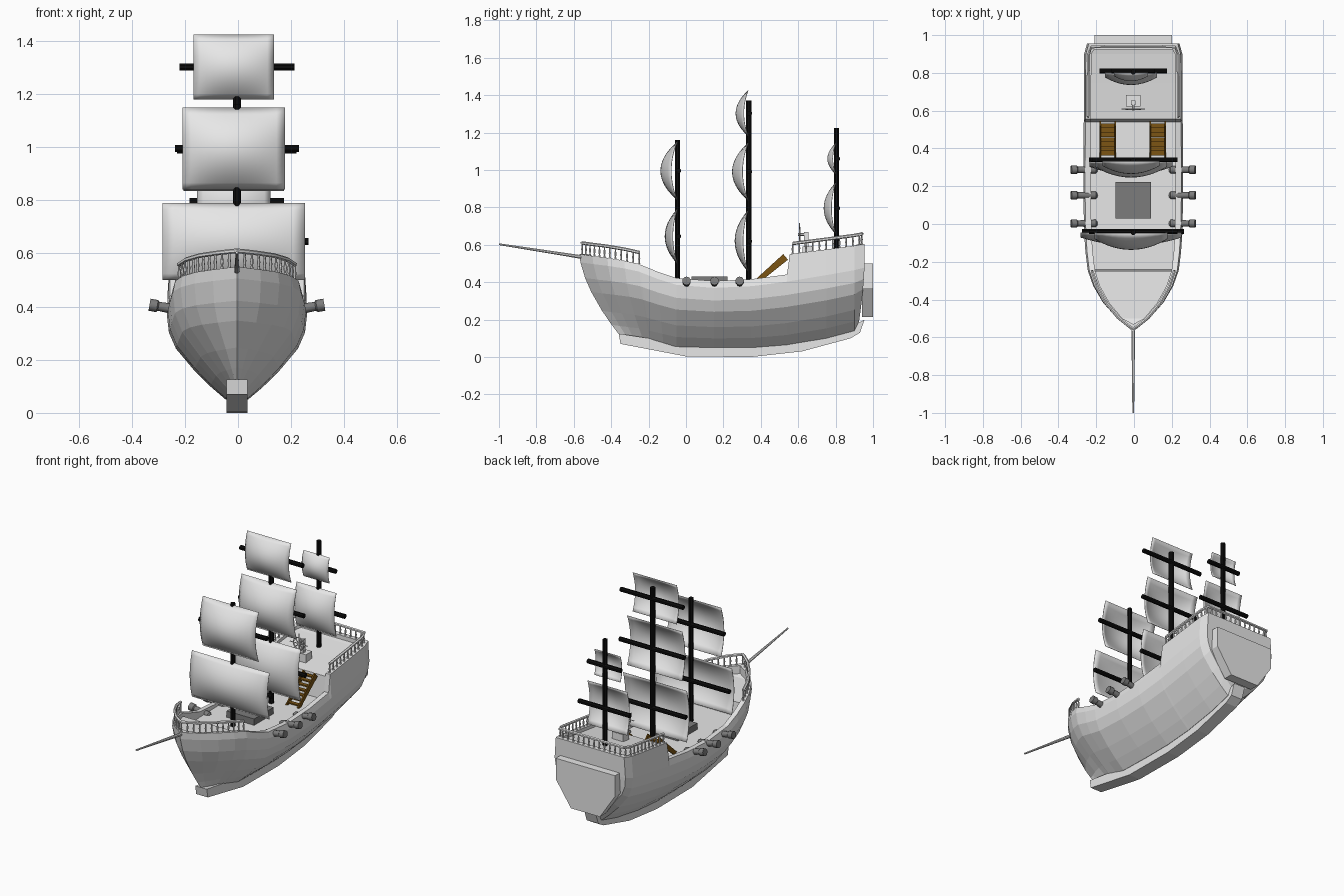
import bpy, bmesh, math
from mathutils import Vector

if "Cube" in bpy.data.objects:
    bpy.data.objects.remove(bpy.data.objects["Cube"], do_unlink=True)

CX = -0.004  # centreline of the ship


def material(name, r, g, b):
    m = bpy.data.materials.new(name)
    m.use_nodes = True
    m.diffuse_color = (r, g, b, 1)
    m.node_tree.nodes["Principled BSDF"].inputs["Base Color"].default_value = (r, g, b, 1)
    return m


PALE = material("pale grey", 0.8, 0.8, 0.8)
DARK = material("dark grey", 0.2, 0.2, 0.2)
BLACK = material("black", 0.004, 0.004, 0.004)
BROWN = material("brown", 0.2, 0.09, 0.007)


def finish(name, bm, mat, smooth=None):
    bmesh.ops.remove_doubles(bm, verts=bm.verts, dist=0.0002)
    bmesh.ops.recalc_face_normals(bm, faces=bm.faces)
    mesh = bpy.data.meshes.new(name)
    bm.to_mesh(mesh)
    bm.free()
    mesh.materials.append(mat)
    ob = bpy.data.objects.new(name, mesh)
    ob.location.x = CX
    bpy.context.scene.collection.objects.link(ob)
    if smooth:
        bpy.ops.object.select_all(action='DESELECT')
        ob.select_set(True)
        bpy.context.view_layer.objects.active = ob
        bpy.ops.object.shade_smooth_by_angle(angle=math.radians(smooth))
    return ob


def grid_faces(bm, rows, closed=False):
    for a, b in zip(rows, rows[1:]):
        n = len(a)
        for i in range(n if closed else n - 1):
            j = (i + 1) % n
            bm.faces.new((a[i], a[j], b[j], b[i]))


def tubes(name, paths, mat, sides=8, smooth=40):
    """Round bars along paths; each path is (points, radii)."""
    bm = bmesh.new()
    for pts, radii in paths:
        pts = [Vector(p) for p in pts]
        rings = []
        for i, p in enumerate(pts):
            t = (pts[min(i + 1, len(pts) - 1)] - pts[max(i - 1, 0)]).normalized()
            ref = Vector((1, 0, 0)) if abs(t.z) > 0.8 else Vector((0, 0, 1))
            u = t.cross(ref).normalized()
            v = t.cross(u)
            r = radii[i] if isinstance(radii, (list, tuple)) else radii
            angles = [math.tau * (k + 0.5) / sides for k in range(sides)]
            rings.append([bm.verts.new(p + r * (u * math.cos(a) + v * math.sin(a))) for a in angles])
        grid_faces(bm, rings, closed=True)
        bm.faces.new(rings[0])
        bm.faces.new(rings[-1])
    return finish(name, bm, mat, smooth)


def prism(bm, outline, axis_point, offset):
    """Extrude an outline mapped to 3D by axis_point along offset."""
    f = bm.faces.new([bm.verts.new(axis_point(*p)) for p in outline])
    new = bmesh.ops.extrude_face_region(bm, geom=[f])["geom"]
    bmesh.ops.translate(bm, vec=offset, verts=[v for v in new if isinstance(v, bmesh.types.BMVert)])


def box(bm, x0, x1, y0, y1, z0, z1):
    prism(bm, [(x0, y0), (x1, y0), (x1, y1), (x0, y1)], lambda x, y: (x, y, z0), (0, 0, z1 - z0))


# Hull stations: y, half width, bottom, band top, rim, deck, stem rake
STATIONS = [
    (-.57, 0, .11, .55, .55, .50, .22), (-.50, .09, .105, .54, .54, .49, .185),
    (-.42, .16, .10, .53, .53, .485, .14), (-.33, .212, .095, .515, .515, .48, .10),
    (-.25, .24, .085, .497, .497, .475, .06), (-.24, .242, .083, .492, .492, .39, .055),
    (-.15, .253, .07, .455, .455, .39, .03), (-.05, .26, .055, .422, .422, .39, 0),
    (.15, .264, .05, .405, .406, .39, 0), (.35, .264, .05, .415, .416, .39, 0),
    (.54, .262, .065, .44, .441, .39, 0), (.555, .262, .068, .443, .55, .53, 0),
    (.75, .262, .10, .475, .575, .555, 0), (.90, .26, .14, .50, .595, .575, 0),
    (.955, .245, .19, .51, .605, .58, -.03), (.955, 0, .19, .51, .605, .58, -.03)]
PROFILE = [(0, 0), (.16, 0), (.38, .14), (.61, .31), (.87, .54), (.97, .71), (1, .9)]

bm = bmesh.new()
rows = []
for y, hw, zb, zs, zt, zd, rake in STATIONS:
    k = 1 + max(rake, 0) * 3
    pts = [(hw * w ** k, y + rake * (1 - t) ** 1.6, zb + (zs - zb) * t) for w, t in PROFILE]
    xi = max(hw * .965 - .03, 0)
    yi = y + .04 if y < -.55 else y - .03 if y > .95 else y
    pts += [(hw * .965, y, zt), (xi, yi, zt), (xi, yi, zd), (0, yi, zd)]
    rows.append([bm.verts.new(p) for p in pts])
grid_faces(bm, rows)
bmesh.ops.dissolve_degenerate(bm, dist=0.0002, edges=bm.edges)
hull = finish("hull", bm, PALE)
mirror = hull.modifiers.new("mirror", 'MIRROR')
mirror.merge_threshold = 0.0005

# Keel and stern panel
bm = bmesh.new()
prism(bm, [(-.35, .07), (0, .003), (.35, 0), (.62, .03), (.88, .10), (.93, .13), (.955, .20),
           (.88, .16), (.6, .09), (.3, .06), (0, .06), (-.2, .10), (-.36, .125)],
      lambda y, z: (-.04, y, z), (.08, 0, 0))
finish("keel", bm, PALE)
bm = bmesh.new()
prism(bm, [(-.205, .50), (.205, .50), (.205, .37), (.10, .215), (-.10, .215), (-.205, .37)],
      lambda x, z: (x, .94, z), (0, .06, 0))
finish("stern_panel", bm, PALE)


# Railings following the rim
def rim(y):
    for a, b in zip(STATIONS, STATIONS[1:]):
        if a[0] <= y <= b[0]:
            f = (y - a[0]) / (b[0] - a[0])
            return Vector((max((a[1] + (b[1] - a[1]) * f) * .965 - .014, 0), y, a[4] + (b[4] - a[4]) * f))


def resample(path, step):
    total = sum((b - a).length for a, b in zip(path, path[1:]))
    gap, need, out = total / round(total / step), 0, []
    for a, b in zip(path, path[1:]):
        d = (b - a).length
        while need <= d + 1e-6:
            out.append(a.lerp(b, need / d))
            need += gap
        need -= d
    return out


def railing(name, half, height):
    path = half + [Vector((-p.x, p.y, p.z)) for p in reversed(half) if p.x > 0.001]
    up = Vector((0, 0, height))
    bars = [([p + up for p in path], .009)]
    for p in resample(path, .036):
        bars.append(([p + up * f for f in (0, .2, .45, .7, 1)], [.007, .004, .0065, .004, .005]))
    tubes(name, bars, PALE, 6)


railing("bow_railing", [rim(y) for y in (-.25, -.33, -.42, -.50, -.54)] + [Vector((0, -.555, .548))], .062)
railing("stern_railing", [rim(y) for y in (.57, .75, .895)] +
        [Vector((.222, .938, .602)), Vector((0, .94, .604))], .055)

tubes("bowsprit", [([(0, -.53, .53), (0, -1, .603)], [.011, .005])], PALE)

# Masts, yards and sails: mast y, foot, top, radius, sails (low, high, half width, depth, yard half length)
RIG = {
    "fore": (-.045, .39, 1.16, .014, [(.50, .79, .268, .065, .27), (.84, 1.15, .193, .088, .234)]),
    "main": (.335, .39, 1.37, .016, [(.46, .78, .22, .068, .235), (.835, 1.145, .19, .085, .225),
                                     (1.18, 1.425, .152, .066, .217)]),
    "rear": (.805, .56, 1.225, .014, [(.66, .93, .137, .062, .178), (.98, 1.14, .09, .042, .115)])}
N = 12
for label, (my, foot, top, r, sails) in RIG.items():
    tubes(label + "_mast", [([(0, my, foot), (0, my, top)], r)], BLACK)
    yards = []
    for i, (lo, hi, hw, depth, yl) in enumerate(sails):
        zc = (lo + hi) / 2
        yards.append(([(-yl, my + .005, zc), (yl, my + .005, zc)], .014))
        bm = bmesh.new()
        rows = []
        for a in range(N + 1):
            v = 2 * a / N - 1
            row = []
            for b in range(N + 1):
                u = 2 * b / N - 1
                bulge = depth * (1 - v * v) * (.35 + .65 * (1 - u * u))
                row.append(bm.verts.new((u * hw - .012, my - .004 - bulge, zc + v * (hi - lo) / 2)))
            rows.append(row)
        grid_faces(bm, rows)
        sail = finish(f"{label}_sail_{i + 1}", bm, PALE, 60)
        sail.modifiers.new("cloth", 'SOLIDIFY').thickness = .003
    tubes(label + "_yards", yards, BLACK)

# Cannons, three per side, with hollow muzzles
guns = []
for s in (-1, 1):
    for y in (.003, .152, .287):
        path = [(.19, .012), (.2, .021), (.25, .019), (.295, .017), (.3, .023), (.329, .023), (.3285, .013), (.30, .012)]
        guns.append(([(s * x, y, .348 + x * .18) for x, _ in path], [q for _, q in path]))
tubes("cannons", guns, DARK, 10)

# Cargo hatch
bm = bmesh.new()
box(bm, -.095, .095, .03, .222, .385, .43)
finish("cargo_hatch", bm, DARK)

# Stairs to the stern deck
bm = bmesh.new()
STEPS = 7
for xc in (-.135, .13):
    for x in (xc - .043, xc + .035):
        prism(bm, [(.35, .395), (.375, .385), (.545, .52), (.52, .55)], lambda y, z: (x, y, z), (.008, 0, 0))
    for i in range(STEPS):
        f = (i + .5) / STEPS
        y, z = .362 + .17 * f, .395 + .14 * f
        box(bm, xc - .038, xc + .038, y - .012, y + .012, z - .004, z + .004)
finish("stairs", bm, BROWN)

# Steering wheel and its stand
WZ, WY = .655, .608
rim_pts = [(.038 * math.cos(math.tau * i / 16), WY, WZ + .038 * math.sin(math.tau * i / 16)) for i in range(17)]
parts = [(rim_pts, .004), ([(0, WY - .008, WZ), (0, .65, WZ)], .008)]
for i in range(8):
    a = math.tau * i / 8
    parts.append(([(0, WY, WZ), (.062 * math.cos(a), WY, WZ + .062 * math.sin(a))], .003))
tubes("steering_wheel", parts, PALE, 6)
bm = bmesh.new()
box(bm, -.038, .038, .622, .682, .535, .59)
box(bm, -.012, .012, .63, .655, .58, .668)
finish("wheel_stand", bm, PALE)
